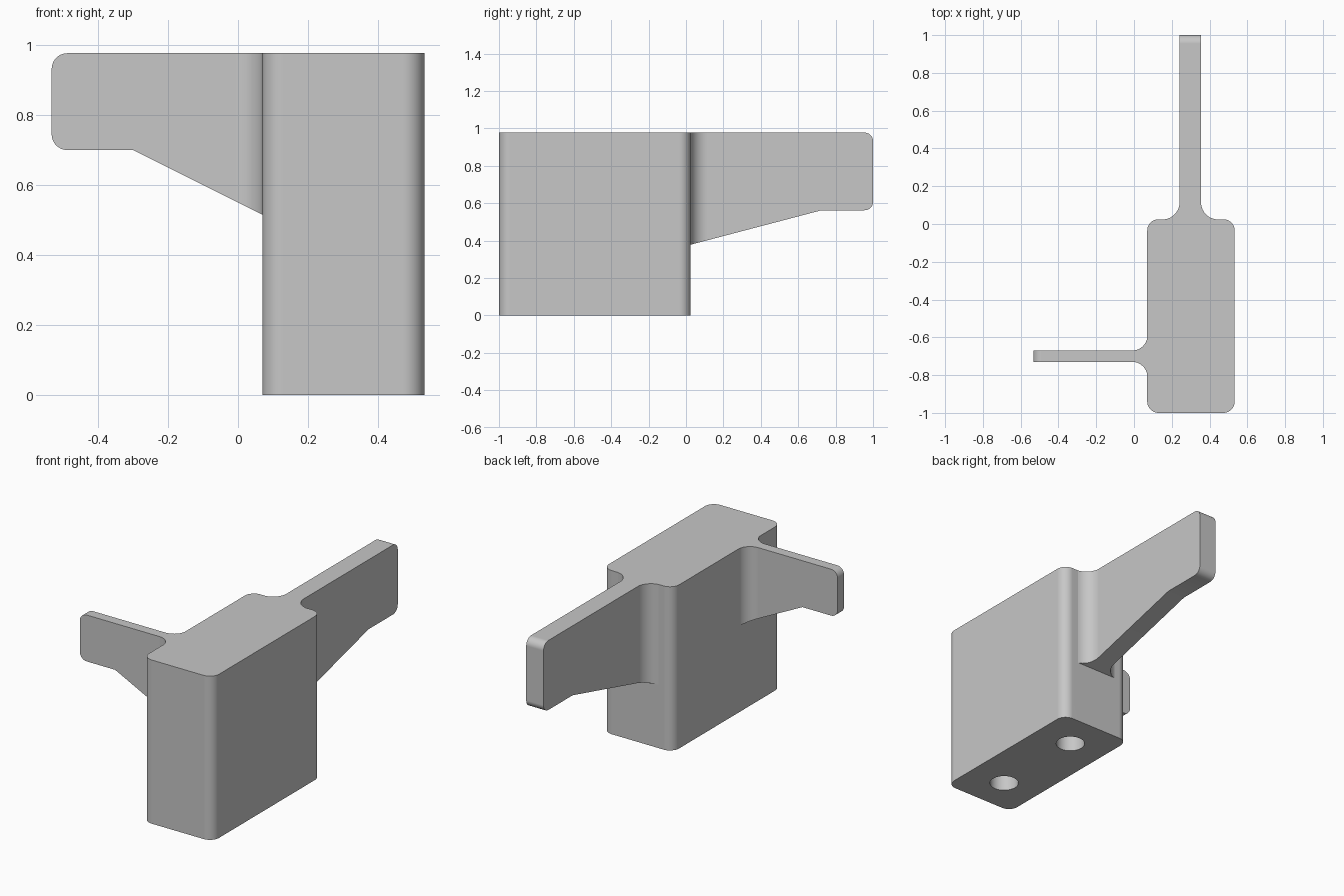
import bpy, bmesh, math
from mathutils import Vector

if "Cube" in bpy.data.objects:
    bpy.data.objects.remove(bpy.data.objects["Cube"], do_unlink=True)

HEIGHT = 0.977
X0, X1, Y0, Y1 = 0.07, 0.533, -1.0, 0.025

grey = bpy.data.materials.new("plain_grey")
grey.use_nodes = True
grey.diffuse_color = (0.57, 0.57, 0.57, 1)
grey.node_tree.nodes["Principled BSDF"].inputs["Base Color"].default_value = grey.diffuse_color


def rounded(corners, steps=10):
    """Turn (u, v, radius) corners into an outline with arcs."""
    out = []
    for i, (u, v, r) in enumerate(corners):
        p = Vector((u, v))
        if r == 0:
            out.append(p)
            continue
        a = (Vector(corners[i - 1][:2]) - p).normalized()
        b = (Vector(corners[(i + 1) % len(corners)][:2]) - p).normalized()
        half = a.angle(b) / 2
        centre = p + (a + b).normalized() * r / math.sin(half)
        start = p + a * r / math.tan(half) - centre
        end = p + b * r / math.tan(half) - centre
        sweep = start.angle(end)
        for k in range(steps + 1):
            t = k / steps
            out.append(centre + (start * math.sin((1 - t) * sweep)
                                 + end * math.sin(t * sweep)) / math.sin(sweep))
    return out


def prism(name, corners, lo, hi, place):
    """Extrude an outline from lo to hi; place maps (u, v, w) to the world."""
    bm = bmesh.new()
    pts = rounded(corners)
    low, high = ([bm.verts.new(place(p.x, p.y, w)) for p in pts] for w in (lo, hi))
    bm.faces.new(low)
    bm.faces.new(high)
    for i in range(len(pts)):
        j = (i + 1) % len(pts)
        bm.faces.new((low[i], low[j], high[j], high[i]))
    bmesh.ops.recalc_face_normals(bm, faces=bm.faces)
    mesh = bpy.data.meshes.new(name)
    bm.to_mesh(mesh)
    bm.free()
    mesh.materials.append(grey)
    obj = bpy.data.objects.new(name, mesh)
    bpy.context.collection.objects.link(obj)
    return obj


def activate(obj):
    bpy.ops.object.select_all(action='DESELECT')
    obj.select_set(True)
    bpy.context.view_layer.objects.active = obj


def combine(obj, other, operation):
    mod = obj.modifiers.new("combine", 'BOOLEAN')
    mod.operation, mod.solver, mod.object = operation, 'EXACT', other
    activate(obj)
    bpy.ops.object.modifier_apply(modifier=mod.name)
    bpy.data.objects.remove(other, do_unlink=True)


def arm(name, place, length, half, fillet, knee, z_tip, z_root):
    """Flat arm flaring into the body, with a sloped underside."""
    inner, base = -0.12, -0.001
    flare = half + fillet
    plan = [(length, -half, 0), (length, half, 0), (base, half, fillet),
            (inner, flare, 0), (inner, -flare, 0), (base, -half, fillet)]
    # straight wall stubs keep the flare tangent to the body face
    plan.insert(3, (base, flare + 0.002, 0))
    plan.insert(6, (base, -flare - 0.002, 0))
    obj = prism(name, plan, 0, HEIGHT, place)
    slope = (z_tip - z_root) / knee
    side = [(length, HEIGHT, 0.045), (length, z_tip, 0.045), (knee, z_tip, 0),
            (-0.2, z_root - 0.2 * slope, 0), (-0.2, HEIGHT, 0)]
    profile = prism(name + "_profile", side, -0.4, 0.4, lambda t, z, s: place(t, s, z))
    combine(obj, profile, 'INTERSECT')
    return obj


# Main block
block = prism("bracket_block", [(X0, Y0, 0.06), (X1, Y0, 0.06), (X1, Y1, 0.06), (X0, Y1, 0.06)],
              0, HEIGHT, lambda u, v, w: (u, v, w))

# Rear arm and side arm
rear = arm("rear_arm", lambda t, s, z: (0.298 + s, Y1 + t, z),
           0.975, 0.057, 0.09, 0.70, 0.562, 0.378)
side = arm("side_arm", lambda t, s, z: (X0 - t, -0.70 + s, z),
           0.603, 0.03, 0.08, 0.37, 0.70, 0.515)
for part in (rear, side):
    combine(block, part, 'UNION')

# Two blind holes in the underside
for y in (-0.78, -0.20):
    bpy.ops.mesh.primitive_cylinder_add(vertices=40, radius=0.08, depth=0.8,
                                        location=(0.30, y, 0))
    combine(block, bpy.context.object, 'DIFFERENCE')

# Soft rounds, crisp edges
activate(block)
bpy.ops.object.shade_smooth_by_angle(angle=math.radians(25))
normals = block.modifiers.new("even_normals", 'WEIGHTED_NORMAL')
normals.keep_sharp = True
